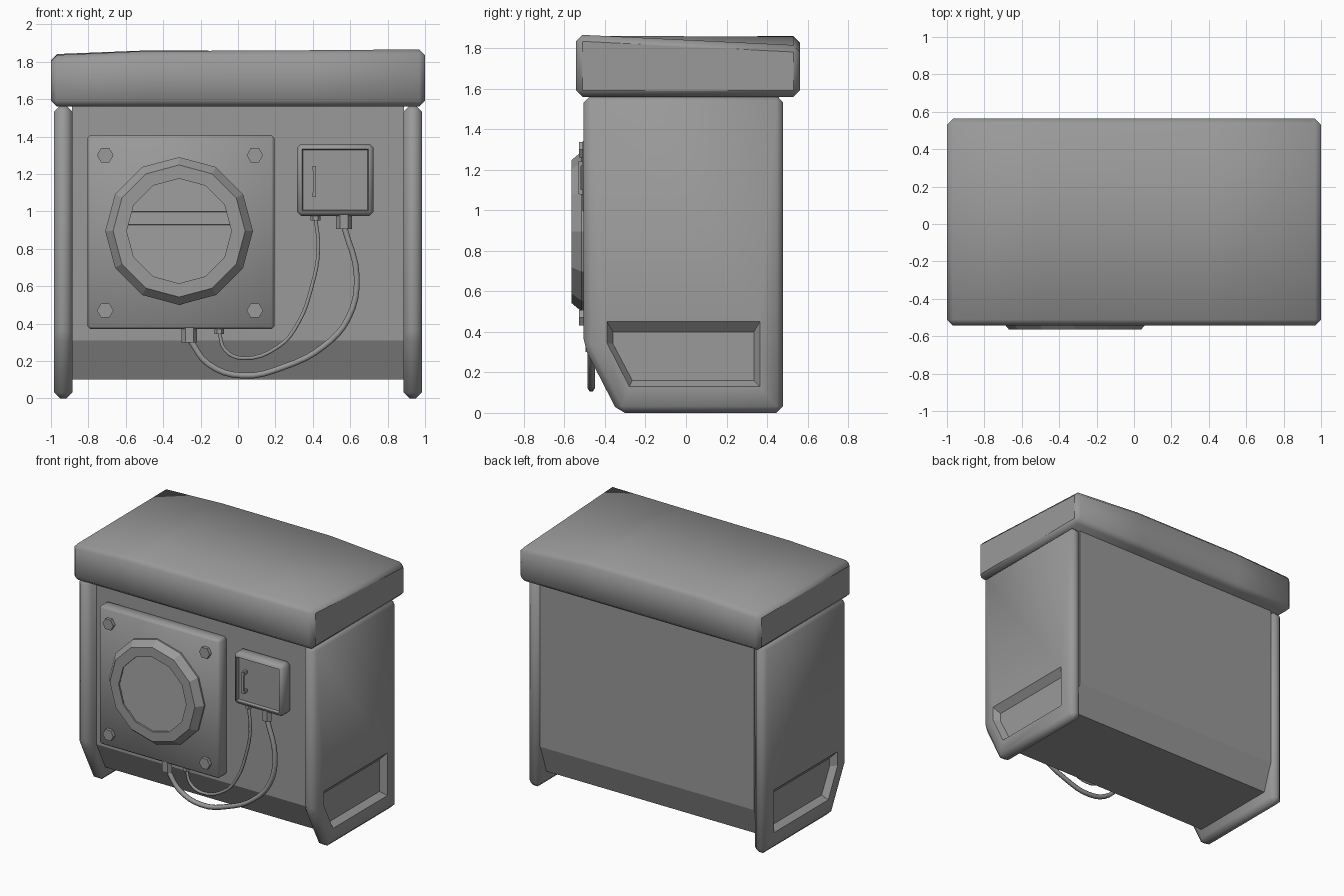
import bpy, bmesh, math
from mathutils import Vector, Matrix

cube = bpy.data.objects.get("Cube")
if cube:
    bpy.data.objects.remove(cube, do_unlink=True)

grey = bpy.data.materials.new("plain_grey")
grey.use_nodes = True
COLOUR = (0.32, 0.32, 0.32, 1)
grey.diffuse_color = COLOUR
grey.node_tree.nodes["Principled BSDF"].inputs["Base Color"].default_value = COLOUR


def finish(name, bm, bevel=0.0, smooth=0):
    """Bevel the mesh, make an object and set its shading."""
    bmesh.ops.recalc_face_normals(bm, faces=bm.faces[:])
    if bevel:
        bmesh.ops.bevel(bm, geom=bm.edges[:], offset=bevel, segments=1,
                        affect='EDGES', clamp_overlap=True)
    mesh = bpy.data.meshes.new(name)
    bm.to_mesh(mesh)
    bm.free()
    mesh.materials.append(grey)
    obj = bpy.data.objects.new(name, mesh)
    bpy.context.collection.objects.link(obj)
    if smooth:
        bpy.ops.object.select_all(action='DESELECT')
        obj.select_set(True)
        bpy.context.view_layer.objects.active = obj
        bpy.ops.object.shade_smooth_by_angle(angle=math.radians(smooth))
    return obj


def loft(name, rings, bevel=0.0, smooth=0):
    """Skin matching rings of points and cap both ends."""
    bm = bmesh.new()
    loops = [[bm.verts.new(p) for p in ring] for ring in rings]
    for a, b in zip(loops, loops[1:]):
        for i in range(len(a)):
            j = (i + 1) % len(a)
            bm.faces.new((a[i], a[j], b[j], b[i]))
    bm.faces.new(loops[0])
    bm.faces.new(loops[-1])
    return finish(name, bm, bevel, smooth)


def box(name, x, y, z, bevel=0.0, smooth=0, tilt=0.0):
    """Box from its (min, max) extents, optionally tilted about x."""
    bm = bmesh.new()
    bmesh.ops.create_cube(bm, size=1)
    bm.transform(Matrix.Translation([sum(r) / 2 for r in (x, y, z)])
                 @ Matrix.Rotation(tilt, 4, 'X')
                 @ Matrix.Diagonal([r[1] - r[0] for r in (x, y, z)] + [1]))
    return finish(name, bm, bevel, smooth)


def ring_points(cx, cz, r, y, n, turn=0.0):
    angles = [math.tau * i / n + turn for i in range(n)]
    return [(cx + r * math.sin(a), y, cz + r * math.cos(a)) for a in angles]


def extrude_x(name, sections, bevel=0.0, smooth=0):
    """Loft between (x, yz profile) sections."""
    return loft(name, [[(x, y, z) for y, z in prof] for x, prof in sections],
                bevel, smooth)


# Main body with both lower edges sloped inwards
body = [(-0.412, 1.565), (-0.412, 0.31), (-0.308, 0.10),
        (0.39, 0.10), (0.46, 0.31), (0.46, 1.565)]
extrude_x("body", [(-0.888, body), (0.888, body)])

# Side plates with a tapered recess
plate = [(-0.505, 1.565), (-0.505, 0.33), (-0.335, 0), (0.48, 0), (0.48, 1.565)]
outer = [(-0.39, 0.45), (-0.39, 0.345), (-0.28, 0.13), (0.365, 0.13), (0.365, 0.45)]
inner = [(-0.36, 0.40), (-0.36, 0.34), (-0.265, 0.16), (0.335, 0.16), (0.335, 0.40)]
for side, s in (("right", -1), ("left", 1)):
    panel = extrude_x(side + "_side_plate",
                      [(s * 0.885, plate), (s * 0.985, plate)], 0.033, 50)
    cutter = extrude_x(side + "_recess_cutter",
                       [(s * 0.94, inner), (s * 0.985, outer), (s * 1.02, outer)])
    cutter.hide_render = True
    cutter.hide_set(True)
    cut = panel.modifiers.new("recess", 'BOOLEAN')
    cut.operation = 'DIFFERENCE'
    cut.object = cutter

# Lid with a slightly warped, crowned top: x, front height, back height
stations = [(-1, 1.834, 1.84), (-0.5, 1.857, 1.86), (0.4, 1.862, 1.857), (1, 1.868, 1.812)]
bm = bmesh.new()
rows = [[bm.verts.new(p) for p in ((x, -0.543, 1.56), (x, -0.543, f),
                                   (x, 0.563, b), (x, 0.563, 1.56))]
        for x, f, b in stations]
for a, b in zip(rows, rows[1:]):
    for i in range(4):
        j = (i + 1) % 4
        bm.faces.new((a[i], a[j], b[j], b[i]))
bm.faces.new(rows[0])
bm.faces.new(rows[-1])
bmesh.ops.recalc_face_normals(bm, faces=bm.faces[:])
corners = [e for e in bm.edges if e.calc_face_angle(0) > math.radians(45)]
bmesh.ops.bevel(bm, geom=corners, offset=0.032, segments=1, affect='EDGES')
bm.normal_update()
for face in bm.faces:
    if abs(face.normal.x) > 0.9:
        for edge in face.edges:
            edge.smooth = False
finish("lid", bm, smooth=50)

# Fan panel, ring and bolts
FX, FZ = -0.315, 0.895
box("fan_panel", (-0.805, 0.195), (-0.503, -0.40), (0.37, 1.408), 0.016, 50)
profile = [(0.28, -0.49), (0.395, -0.49), (0.395, -0.515), (0.353, -0.565), (0.28, -0.565)]
bm = bmesh.new()
loops = [[bm.verts.new(p) for p in ring_points(FX, FZ, r, y, 12)] for r, y in profile]
for k in range(len(loops)):
    a, b = loops[k], loops[(k + 1) % len(loops)]
    for i in range(12):
        j = (i + 1) % 12
        bm.faces.new((a[i], a[j], b[j], b[i]))
finish("fan_ring", bm)
for bx in (-0.71, 0.09):
    for bz in (0.47, 1.30):
        loft("panel_bolt", [ring_points(bx, bz, 0.044, y, 6, math.pi / 6)
                            for y in (-0.49, -0.528)])

# Louvre slats across the fan opening
PITCH = 0.07
for k in range(-4, 5):
    z = FZ + k * PITCH
    half = math.sqrt(0.31 ** 2 - (k * PITCH) ** 2)
    box("fan_slat", (FX - half, FX + half), (-0.553, -0.543),
        (z - 0.037, z + 0.037), tilt=math.radians(-6))

# Control box: open frame, recessed door and handle
bm = bmesh.new()
bmesh.ops.create_cube(bm, size=1)
bm.transform(Matrix.Translation((0.52, -0.455, 1.168)) @ Matrix.Diagonal((0.41, 0.11, 0.385, 1)))
bmesh.ops.bevel(bm, geom=bm.edges[:], offset=0.022, segments=1, affect='EDGES')
bm.normal_update()
front = min(bm.faces, key=lambda f: f.calc_center_median().y)
bmesh.ops.inset_region(bm, faces=[front], thickness=0.008)
bmesh.ops.inset_region(bm, faces=[front], thickness=0.006, depth=-0.025)
finish("control_box", bm, smooth=50)
box("door_handle", (0.401, 0.415), (-0.53, -0.518), (1.08, 1.24))
for z in (1.09, 1.23):
    box("handle_foot", (0.399, 0.417), (-0.525, -0.48), (z - 0.012, z + 0.012))

# Cable connectors
CABLE_Y = -0.468
for name, x, z0, z1, w in (("box_large", 0.567, 0.905, 0.985, 0.042),
                           ("box_small", 0.414, 0.952, 0.985, 0.026),
                           ("fan_large", -0.26, 0.30, 0.38, 0.042),
                           ("fan_small", -0.10, 0.345, 0.38, 0.026)):
    hexagon = [(x + w * math.cos(math.tau * i / 6),
                CABLE_Y + w * 0.8 * math.sin(math.tau * i / 6)) for i in range(6)]
    loft(name + "_connector", [[(a, b, z) for a, b in hexagon] for z in (z0, z1)])


# Hanging cables
def cable(name, points, radius):
    curve = bpy.data.curves.new(name, 'CURVE')
    curve.dimensions = '3D'
    curve.bevel_depth = radius
    curve.bevel_resolution = 1
    curve.resolution_u = 4
    curve.use_fill_caps = True
    spline = curve.splines.new('BEZIER')
    spline.bezier_points.add(len(points) - 1)
    for bp, (x, z) in zip(spline.bezier_points, points):
        bp.co = Vector((x, CABLE_Y, z))
        bp.handle_left_type = bp.handle_right_type = 'AUTO'
    curve.materials.append(grey)
    bpy.context.collection.objects.link(bpy.data.objects.new(name, curve))


cable("thick_cable", [(0.567, 0.92), (0.635, 0.65), (0.59, 0.43), (0.46, 0.28), (0.25, 0.17),
                      (0.02, 0.122), (-0.16, 0.185), (-0.255, 0.31)], 0.018)
cable("thin_cable", [(0.415, 0.96), (0.43, 0.80), (0.395, 0.60), (0.32, 0.40), (0.22, 0.28),
                     (0.02, 0.215), (-0.07, 0.26), (-0.10, 0.35)], 0.011)
